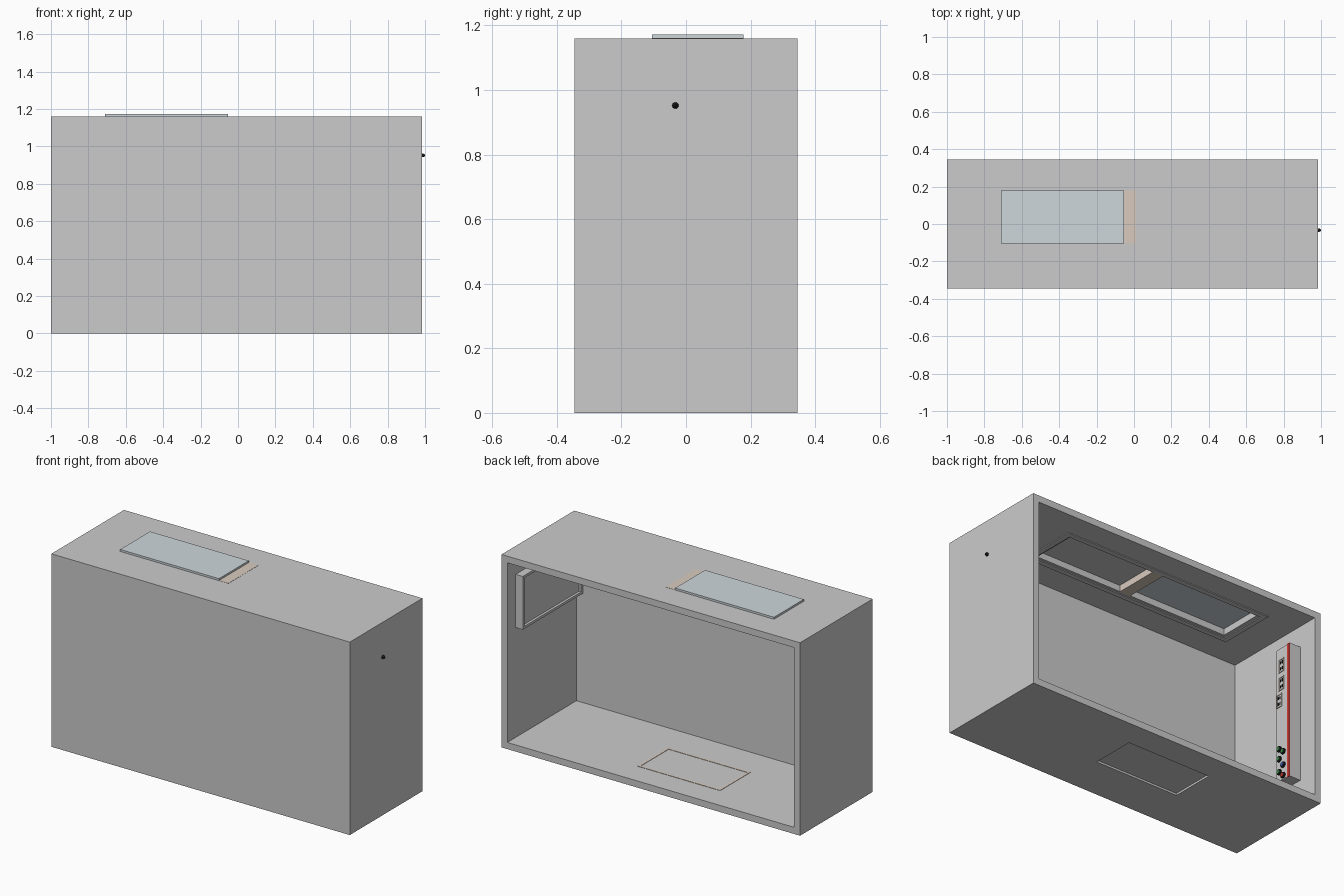
import bpy, bmesh
from mathutils import Matrix, Vector

if "Cube" in bpy.data.objects:
    bpy.data.objects.remove(bpy.data.objects["Cube"])


def material(name, rgb):
    m = bpy.data.materials.new(name)
    m.diffuse_color = (*rgb, 1)
    m.use_nodes = True
    m.node_tree.nodes["Principled BSDF"].inputs["Base Color"].default_value = m.diffuse_color
    return m


BEIGE = material("beige", (0.70, 0.60, 0.52))
GLASS = material("pale_glass", (0.62, 0.68, 0.71))
BLACK = material("black", (0.01, 0.01, 0.01))
RED = material("red", (0.65, 0.05, 0.04))
GREEN = material("green", (0.05, 0.30, 0.08))
BLUE = material("blue", (0.05, 0.10, 0.45))
WOOD = material("orange_wood", (0.50, 0.22, 0.06))
PANEL = material("light_panel", (0.75, 0.75, 0.75))


def finish(name, bm, mat=None):
    me = bpy.data.meshes.new(name)
    bm.to_mesh(me)
    bm.free()
    ob = bpy.data.objects.new(name, me)
    bpy.context.collection.objects.link(ob)
    if mat:
        me.materials.append(mat)
    return ob


def add_box(bm, x0, x1, y0, y1, z0, z1):
    m = Matrix.Translation(((x0 + x1) / 2, (y0 + y1) / 2, (z0 + z1) / 2))
    m = m @ Matrix.Diagonal((x1 - x0, y1 - y0, z1 - z0, 1))
    bmesh.ops.create_cube(bm, size=1, matrix=m)


def box(name, *b, mat=None):
    bm = bmesh.new()
    add_box(bm, *b)
    return finish(name, bm, mat)


def ring(name, axis, a0, a1, b0, b1, c0, c1, w, mat=None):
    """Rectangular frame; a, b are in-plane ranges, c the range along the axis."""
    bm = bmesh.new()
    for p0, p1, q0, q1 in ((a0, a1, b0, b0 + w), (a0, a1, b1 - w, b1),
                           (a0, a0 + w, b0 + w, b1 - w), (a1 - w, a1, b0 + w, b1 - w)):
        if axis == "z":
            add_box(bm, p0, p1, q0, q1, c0, c1)
        else:
            add_box(bm, c0, c1, p0, p1, q0, q1)
    return finish(name, bm, mat)


def rod_x(name, x0, x1, y, z, r, mat, tip=None):
    bm = bmesh.new()
    m = Matrix.Translation(((x0 + x1) / 2, y, z)) @ Matrix.Rotation(1.570796, 4, "Y")
    bmesh.ops.create_cone(bm, cap_ends=True, segments=16, radius1=r,
                          radius2=r if tip is None else tip, depth=x1 - x0, matrix=m)
    return finish(name, bm, mat)


def cut(ob, *bounds):
    c = box("cutter", *bounds)
    c.hide_render = True
    mod = ob.modifiers.new("cut", "BOOLEAN")
    mod.operation, mod.solver, mod.object = "DIFFERENCE", "EXACT", c
    bpy.context.view_layer.objects.active = ob
    bpy.ops.object.modifier_apply(modifier=mod.name)
    bpy.data.objects.remove(c)


# room shell, open at the back, with roof openings and a floor recess
shell = box("room_shell", -1, 0.985, -0.345, 0.345, 0, 1.16)
cut(shell, -0.96, 0.947, -0.312, 0.5, 0.04, 1.12)
cut(shell, -0.71, -0.06, -0.105, 0.175, 1.05, 1.3)
cut(shell, 0.0, 0.58, -0.105, 0.175, 1.05, 1.157)
cut(shell, -0.36, 0.19, -0.08, 0.185, -0.1, 0.012)

# skylight: glass, crossbar and trim under the ceiling
box("skylight_glass", -0.71, -0.053, -0.105, 0.178, 1.159, 1.172, mat=GLASS)
box("skylight_crossbar", -0.06, 0.01, -0.105, 0.178, 1.118, 1.161, mat=BEIGE)
ring("ceiling_trim", "z", -0.76, 0.62, -0.15, 0.2, 1.115, 1.121, 0.03)

# floor hatch outline
ring("hatch_outline", "z", -0.36, 0.19, -0.1, 0.19, 0.035, 0.042, 0.014, BEIGE)

# framed screen hung inside the right wall
ring("screen_frame", "x", -0.305, 0.265, 0.70, 1.02, 0.90, 0.947, 0.015)
box("screen_panel", 0.915, 0.947, -0.29, 0.25, 0.715, 1.005)
box("screen_wood_edge", 0.902, 0.947, -0.311, -0.305, 0.70, 1.02, mat=WOOD)

# peg poking through the right wall
rod_x("peg", 0.94, 0.99, -0.033, 0.952, 0.01, BLACK)
rod_x("peg_tip", 0.99, 1.0, -0.033, 0.952, 0.01, BLACK, tip=0.004)

# service panel inside the left wall
FX = -0.89
box("service_box", -0.962, FX, 0.115, 0.225, 0.18, 0.995)
box("service_panel", FX, FX + 0.003, 0.115, 0.205, 0.185, 0.99, mat=PANEL)
box("service_red_strip", FX, FX + 0.004, 0.206, 0.222, 0.18, 0.995, mat=RED)

# sockets: plate outline with two pairs of slots
for i, (y, z) in enumerate(((0.158, 0.885), (0.158, 0.775), (0.14, 0.675))):
    ring(f"socket_plate_{i}", "x", y - 0.022, y + 0.022, z - 0.04, z + 0.04,
         FX, FX + 0.007, 0.005, BEIGE)
    bm = bmesh.new()
    for dy in (-0.008, 0.008):
        for dz in (-0.018, 0.018):
            add_box(bm, FX, FX + 0.006, y + dy - 0.003, y + dy + 0.003,
                    z + dz - 0.008, z + dz + 0.008)
    finish(f"socket_slots_{i}", bm, BLACK)

# round outlets in two staggered columns
for i, (y, z, mat) in enumerate(((0.142, 0.378, GREEN), (0.174, 0.352, GREEN),
                                 (0.142, 0.317, GREEN), (0.174, 0.27, BLUE),
                                 (0.142, 0.238, GREEN), (0.174, 0.206, RED))):
    rod_x(f"outlet_rim_{i}", FX, FX + 0.012, y, z, 0.017, BLACK)
    rod_x(f"outlet_core_{i}", FX, FX + 0.016, y, z, 0.011, mat)
